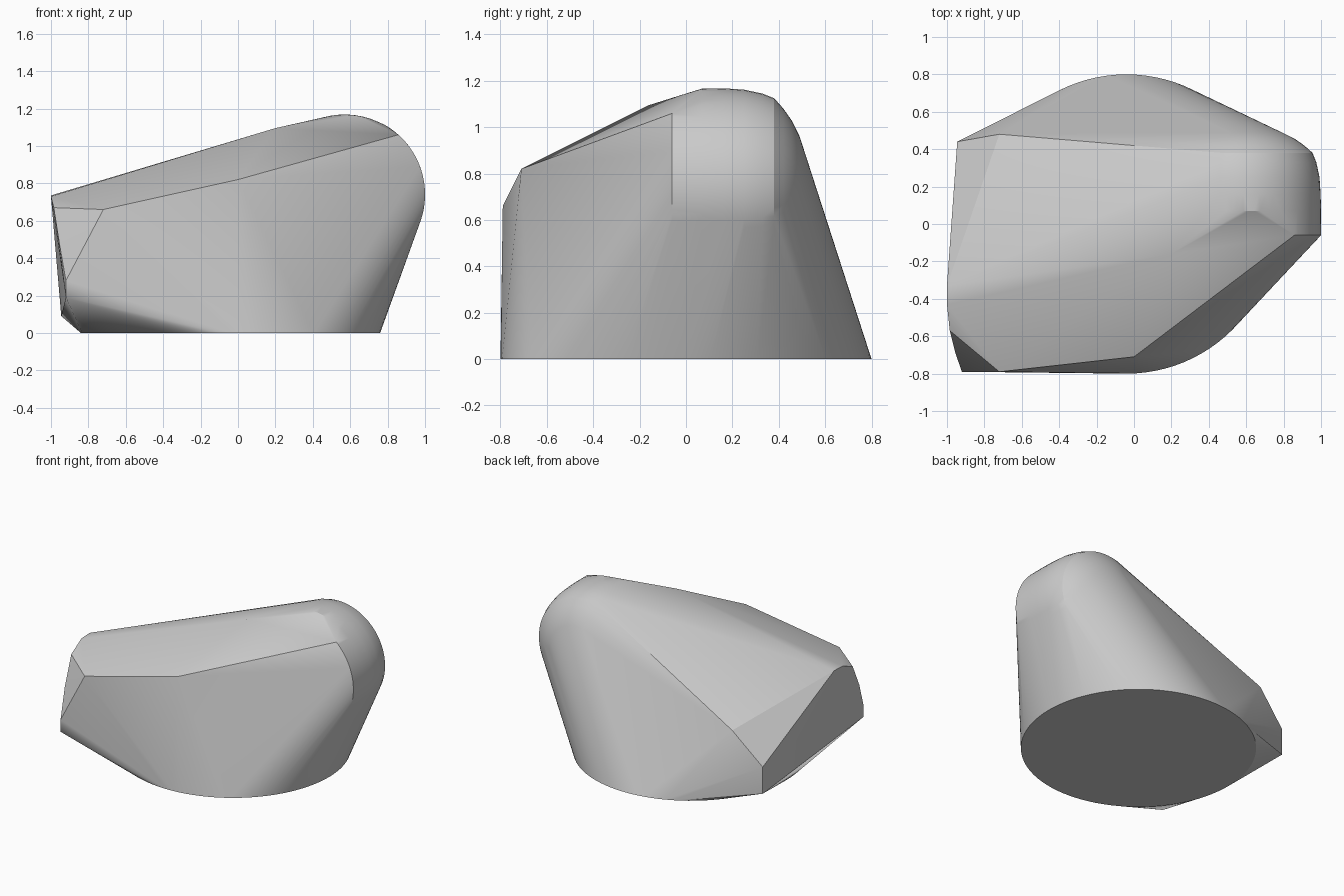
import bpy, bmesh, math
from mathutils import Vector

old = bpy.data.objects.get("Cube")
if old:
    bpy.data.objects.remove(old, do_unlink=True)


def arc(y, radius, start, end, steps=24):
    """Points on an arc about the rounded end's axis, which runs along y."""
    out = []
    for i in range(steps + 1):
        a = math.radians(start + (end - start) * i / steps)
        out.append(Vector((0.57 + radius * math.cos(a), y, 0.74 + radius * math.sin(a))))
    return out


# Round flat base
points = [Vector((-0.04 + 0.8 * math.cos(math.tau * i / 96),
                  0.8 * math.sin(math.tau * i / 96), 0)) for i in range(96)]

# Tall rounded end: cut-off front rim, then rings closing into a dome at the back
points += arc(-0.06, 0.43, -25, 48)
points += arc(0.07, 0.427, 60, 100, 10)
rings = [(0.07, 0.43), (0.16, 0.428), (0.25, 0.422), (0.33, 0.405), (0.38, 0.385),
         (0.42, 0.34), (0.455, 0.29), (0.49, 0.22)]
for y, radius in rings:
    points += arc(y, radius, -30, 105 if y > 0.1 else 60)

# Low end plate with its rounded upper corner
points += [Vector(p) for p in (
    (-0.945, 0.44, 0.09), (-0.945, 0.44, 0.29), (-1, -0.33, 0.735),
    (-1, -0.43, 0.73), (-0.985, -0.57, 0.67), (-0.955, -0.69, 0.48),
    (-0.92, -0.79, 0.28), (-0.92, -0.79, 0.19))]

# Facet corners on the front, top and back
points += [Vector(p) for p in (
    (-0.72, -0.79, 0.66), (0, -0.71, 0.82), (0.2, -0.16, 1.095),
    (-0.72, 0.48, 0.52))]

# Wrap the outline points in one convex skin
bm = bmesh.new()
for p in points:
    bm.verts.new(p)
bmesh.ops.remove_doubles(bm, verts=bm.verts, dist=0.002)
hull = bmesh.ops.convex_hull(bm, input=bm.verts)
unused = {g for g in hull["geom_interior"] + hull["geom_unused"]
          if isinstance(g, bmesh.types.BMVert)}
bmesh.ops.delete(bm, geom=list(unused), context='VERTS')
bmesh.ops.dissolve_limit(bm, angle_limit=math.radians(0.5), verts=bm.verts, edges=bm.edges)
bmesh.ops.recalc_face_normals(bm, faces=bm.faces)
mesh = bpy.data.meshes.new("faceted_boulder")
bm.to_mesh(mesh)
bm.free()

boulder = bpy.data.objects.new("faceted_boulder", mesh)
bpy.context.collection.objects.link(boulder)

# Plain stone grey
grey = bpy.data.materials.new("stone_grey")
grey.use_nodes = True
colour = (0.6, 0.6, 0.6, 1)
grey.diffuse_color = colour
grey.node_tree.nodes["Principled BSDF"].inputs["Base Color"].default_value = colour
mesh.materials.append(grey)

bpy.ops.object.select_all(action='DESELECT')
boulder.select_set(True)
bpy.context.view_layer.objects.active = boulder
bpy.ops.object.shade_smooth_by_angle(angle=math.radians(20))
